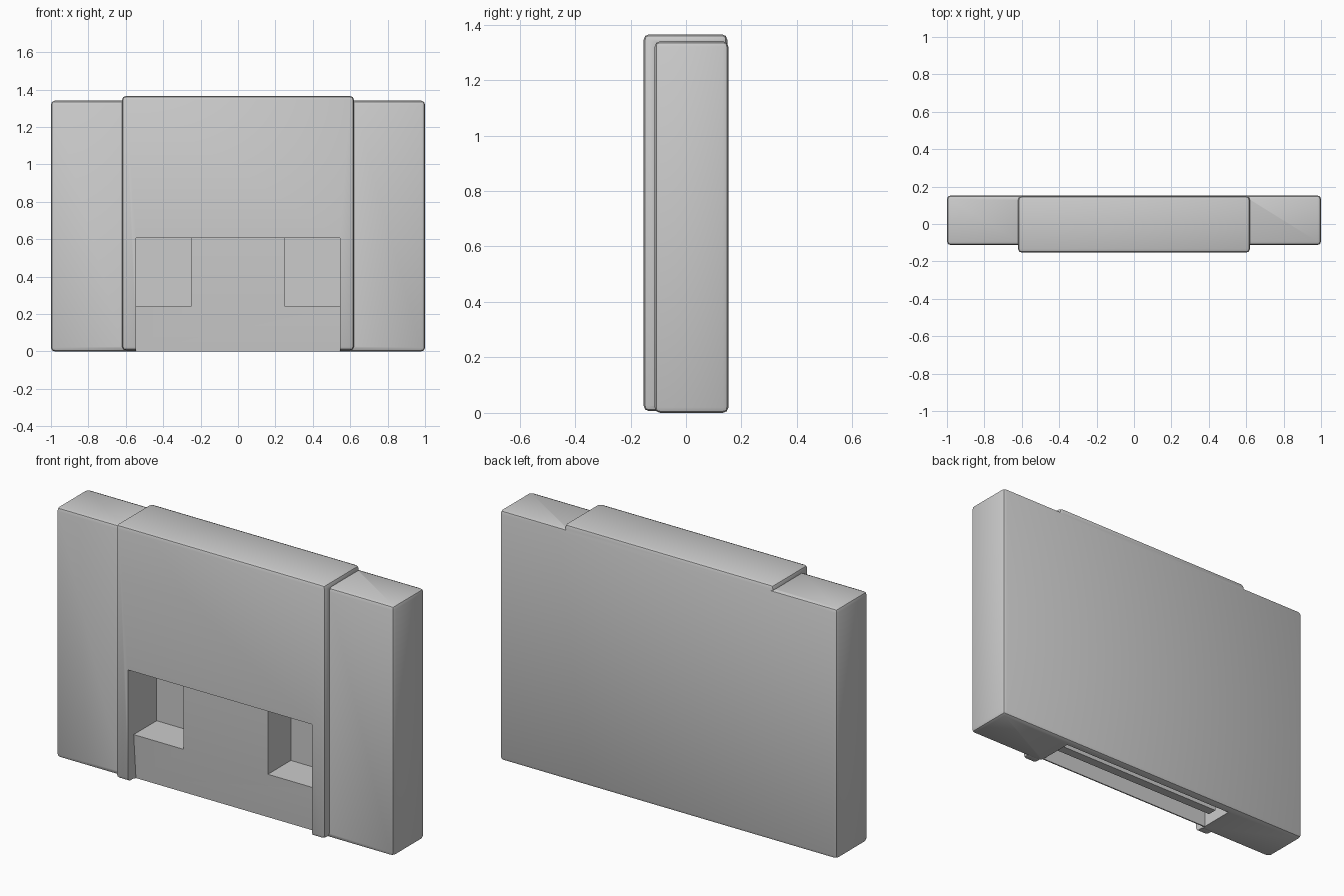
import bpy, bmesh

if "Cube" in bpy.data.objects:
    bpy.data.objects.remove(bpy.data.objects["Cube"])


def activate(ob):
    bpy.ops.object.select_all(action='DESELECT')
    ob.select_set(True)
    bpy.context.view_layer.objects.active = ob


def prism(name, profile, x0, x1):
    """Extrude a (y, z) profile along x."""
    bm = bmesh.new()
    face = bm.faces.new([bm.verts.new((x0, y, z)) for y, z in profile])
    ext = bmesh.ops.extrude_face_region(bm, geom=[face])
    verts = [v for v in ext["geom"] if isinstance(v, bmesh.types.BMVert)]
    bmesh.ops.translate(bm, verts=verts, vec=(x1 - x0, 0, 0))
    bmesh.ops.recalc_face_normals(bm, faces=bm.faces[:])
    me = bpy.data.meshes.new(name)
    bm.to_mesh(me)
    bm.free()
    ob = bpy.data.objects.new(name, me)
    bpy.context.collection.objects.link(ob)
    return ob


def box(name, x, y, z, bevel=0):
    profile = [(y[0], z[0]), (y[1], z[0]), (y[1], z[1]), (y[0], z[1])]
    ob = prism(name, profile, *x)
    if bevel:
        mod = ob.modifiers.new("bevel", 'BEVEL')
        mod.width, mod.segments = bevel, 2
        activate(ob)
        bpy.ops.object.modifier_apply(modifier=mod.name)
    return ob


def combine(target, other, operation):
    other.hide_render = True
    mod = target.modifiers.new("bool", 'BOOLEAN')
    mod.operation, mod.object, mod.solver = operation, other, 'EXACT'
    activate(target)
    bpy.ops.object.modifier_apply(modifier=mod.name)
    bpy.data.objects.remove(other, do_unlink=True)


# Shell: wide slab plus the raised centre panel
shell = box("shell", (-1, 1), (-0.113, 0.153), (0, 1.34), 0.02)
panel = box("centre_panel", (-0.62, 0.62), (-0.153, 0.149), (0.006, 1.365), 0.02)
combine(shell, panel, 'UNION')

# Front window with a slightly leaning lower lip
window = prism("window_cutter",
               [(-0.3, -0.1), (-0.085, -0.1), (-0.085, 0), (-0.104, 0.24),
                (-0.104, 0.605), (-0.3, 0.605)], -0.545, 0.545)
combine(shell, window, 'DIFFERENCE')

# Pockets on either side of the central block
for s in (-1, 1):
    xs = sorted((s * 0.25, s * 0.545))
    combine(shell, box("pocket_cutter", xs, (-0.3, 0.09), (0.24, 0.605)), 'DIFFERENCE')

# Connector opening underneath
combine(shell, box("slot_cutter", (-0.54, 0.54), (-0.078, 0.11), (-0.1, 0.21)), 'DIFFERENCE')

# Contact board inside the opening
board = box("contact_board", (-0.52, 0.52), (-0.02, 0.03), (0.04, 0.22))

for ob in (shell, board):
    activate(ob)
    bpy.ops.object.shade_smooth_by_angle(angle=0.6)
